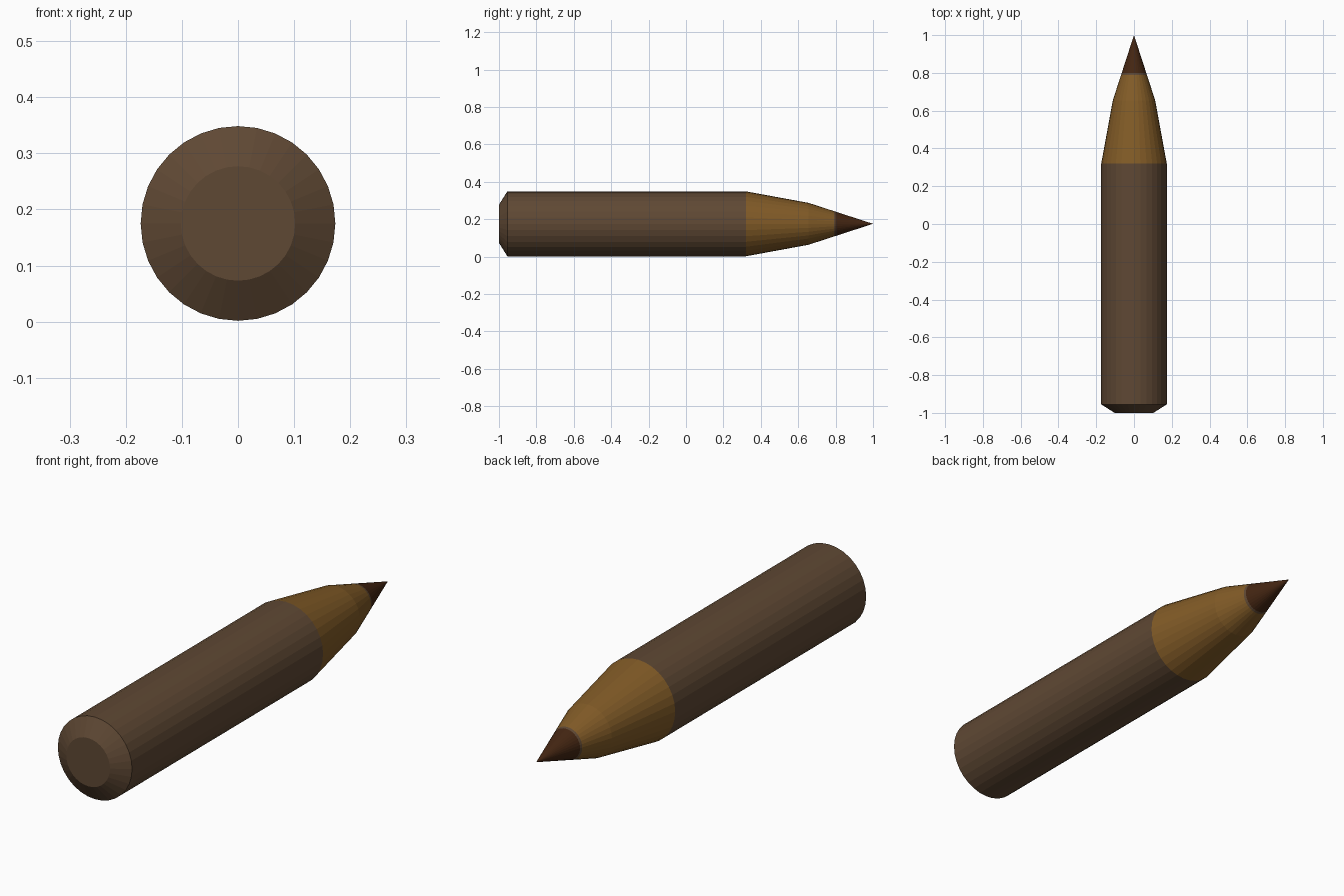
import bpy, bmesh, math

if "Cube" in bpy.data.objects:
    bpy.data.objects.remove(bpy.data.objects["Cube"])

SIDES = 32
AXIS_Z = 0.175


def material(name, rgb):
    m = bpy.data.materials.new(name)
    m.diffuse_color = (*rgb, 1.0)
    m.use_nodes = True
    m.node_tree.nodes["Principled BSDF"].inputs["Base Color"].default_value = m.diffuse_color
    return m


def lathe(name, profile, mat):
    """Revolve (y, radius) points around the long axis; radius 0 makes a point."""
    bm = bmesh.new()
    rings = []
    for y, r in profile:
        if r == 0:
            rings.append([bm.verts.new((0, y, AXIS_Z))] * SIDES)
            continue
        angles = [2 * math.pi * i / SIDES for i in range(SIDES)]
        rings.append([bm.verts.new((r * math.sin(a), y, AXIS_Z + r * math.cos(a)))
                      for a in angles])
    for a, b in zip(rings, rings[1:]):
        for i in range(SIDES):
            j = (i + 1) % SIDES
            corners = [a[i], a[j], b[j], b[i]]
            bm.faces.new(list(dict.fromkeys(corners)))
    # Flat butt cap
    if name == "barrel":
        bm.faces.new(rings[0])
    bmesh.ops.recalc_face_normals(bm, faces=bm.faces)
    mesh = bpy.data.meshes.new(name)
    bm.to_mesh(mesh)
    bm.free()
    mesh.materials.append(mat)
    obj = bpy.data.objects.new(name, mesh)
    bpy.context.collection.objects.link(obj)
    return obj


brown = material("barrel brown", (0.114, 0.065, 0.034))
ochre = material("wood ochre", (0.223, 0.105, 0.020))
dark = material("lead dark brown", (0.058, 0.019, 0.006))


def taper(y):
    """Radius along the final straight cone."""
    return 0.112 * (1 - y) / 0.345


# Barrel with chamfered butt
lathe("barrel", [(-1, 0.102), (-0.955, 0.1735), (0.32, 0.1735)], brown)
# Sharpened wood, in two slopes
lathe("sharpened_wood", [(0.32, 0.1735), (0.655, 0.112), (0.79, taper(0.79))], ochre)
# Thin collar where the lead emerges
lathe("lead_collar", [(0.79, taper(0.79)), (0.80, taper(0.80))], brown)
# Pointed lead
lathe("lead_tip", [(0.80, taper(0.80)), (1.0, 0)], dark)
